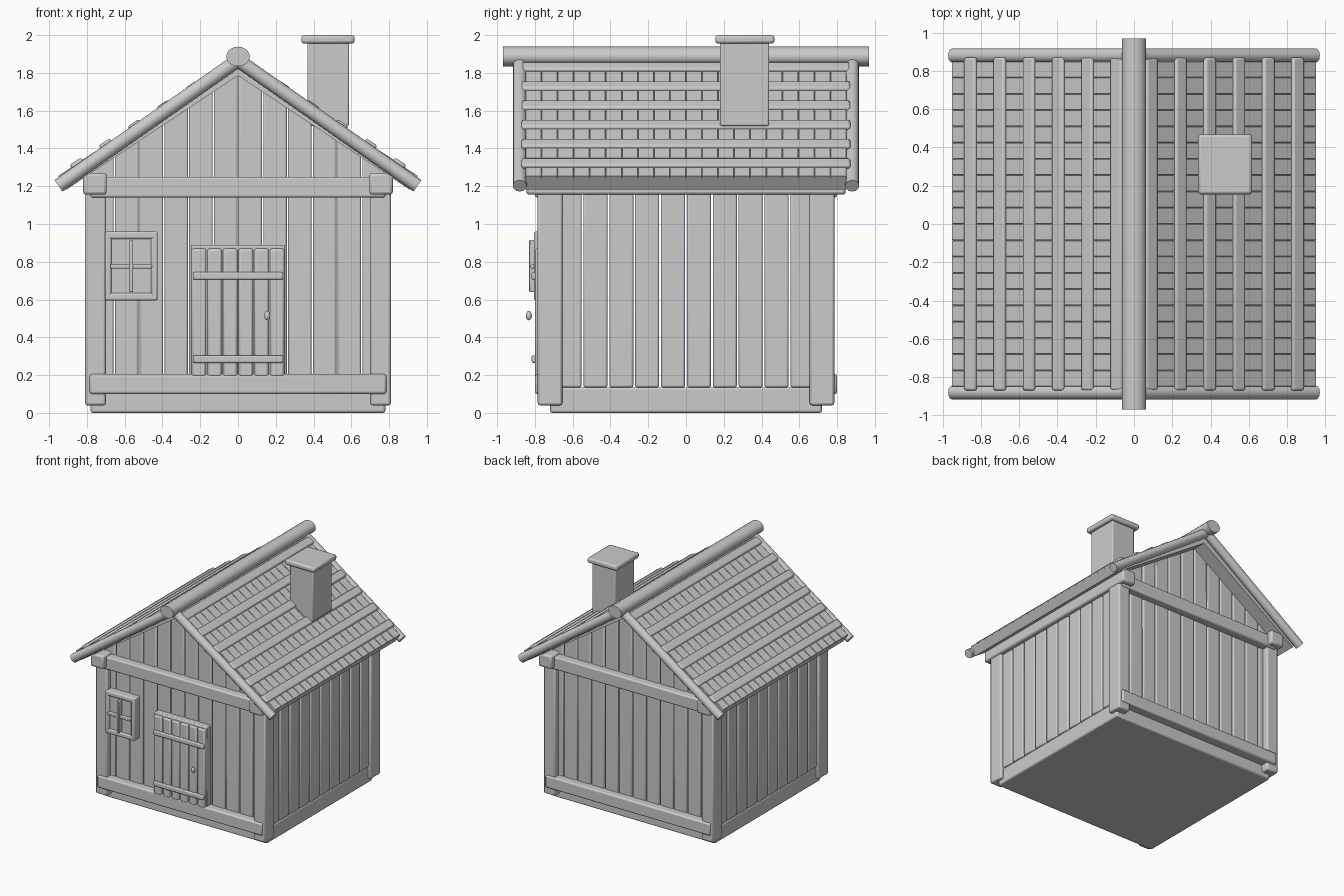
import bpy, bmesh, math
from mathutils import Matrix, Vector

if "Cube" in bpy.data.objects:
    bpy.data.objects.remove(bpy.data.objects["Cube"], do_unlink=True)

wood = bpy.data.materials.new("plain grey")
wood.use_nodes = True
GREY = (0.6, 0.6, 0.6, 1)
wood.diffuse_color = GREY
wood.node_tree.nodes["Principled BSDF"].inputs["Base Color"].default_value = GREY

SLOPE = 0.665        # roof slab
VERGE_SLOPE = 0.70   # poles along the gable edges


def finish(name, bm, bevel=0.0):
    """Turn a bmesh into a named object with softened edges."""
    bmesh.ops.recalc_face_normals(bm, faces=bm.faces)
    mesh = bpy.data.meshes.new(name)
    bm.to_mesh(mesh)
    bm.free()
    obj = bpy.data.objects.new(name, mesh)
    bpy.context.collection.objects.link(obj)
    mesh.materials.append(wood)
    if bevel:
        mod = obj.modifiers.new("soft edges", "BEVEL")
        mod.width, mod.segments, mod.limit_method = bevel, 2, "ANGLE"
    bpy.ops.object.select_all(action="DESELECT")
    obj.select_set(True)
    bpy.context.view_layer.objects.active = obj
    bpy.ops.object.shade_smooth_by_angle(angle=math.radians(35))


def add_box(bm, x, y, z, matrix=Matrix()):
    """Add a box from (min, max) pairs."""
    centre = Vector([(a + b) / 2 for a, b in (x, y, z)])
    size = [b - a for a, b in (x, y, z)]
    bmesh.ops.create_cube(bm, size=1, matrix=matrix @ Matrix.Translation(centre) @ Matrix.Diagonal((*size, 1)))


def boxes(name, items, bevel=0.008, matrix=Matrix()):
    bm = bmesh.new()
    for item in items:
        add_box(bm, *item, matrix)
    finish(name, bm, bevel)


def span(side, a, b):
    """Mirror the range a..b to the given side."""
    return (a, b) if side > 0 else (-b, -a)


def slope_frame(side, height, slope):
    """Local x runs down the slope, local z points out of it."""
    flip = Matrix.Rotation(0 if side > 0 else math.pi, 4, "Z")
    return Matrix.Translation((0, 0, height)) @ flip @ Matrix.Rotation(math.atan(slope), 4, "Y")


# Floor and corner posts
boxes("floor", [((-0.78, 0.78), (-0.72, 0.72), (0, 0.135))], 0.012)
for sx, side in ((1, "left"), (-1, "right")):
    for sy, end in ((-1, "front"), (1, "back")):
        boxes(f"{end}_{side}_post", [(span(sx, 0.70, 0.81), span(sy, 0.655, 0.785), (0.04, 1.2))], 0.012)
    # Side wall planks and the plate resting on them
    pitch = 0.137
    boxes(f"{side}_wall_planks", [
        (span(sx, 0.75, 0.785), (i * pitch + 0.005, (i + 1) * pitch - 0.005), (0.135, 1.17))
        for i in range(-5, 5)], 0.01)
    boxes(f"{side}_wall_plate", [(span(sx, 0.695, 0.82), (-0.845, 0.845), (1.155, 1.27))], 0.015)

# Gable walls with planks cut to the roof slope, sill and tie beam
for sy, end in ((-1, "front"), (1, "back")):
    bm = bmesh.new()
    for i in range(-6, 6):
        a, b = i * 0.131 + 0.003, (i + 1) * 0.131 - 0.003
        outline = [(a, 0.1), (b, 0.1), (b, 1.82 - SLOPE * abs(b)), (a, 1.82 - SLOPE * abs(a))]
        face = bm.faces.new([bm.verts.new((x, sy * 0.735, z)) for x, z in outline])
        top = bmesh.ops.extrude_face_region(bm, geom=[face])["geom"]
        moved = [v for v in top if isinstance(v, bmesh.types.BMVert)]
        bmesh.ops.translate(bm, verts=moved, vec=(0, -sy * 0.03, 0))
    finish(f"{end}_wall_planks", bm, 0.01)
    boxes(f"{end}_sill", [((-0.785, 0.785), span(sy, 0.70, 0.80), (0.10, 0.205))], 0.012)
    boxes(f"{end}_tie_beam", [((-0.78, 0.78), span(sy, 0.70, 0.80), (1.14, 1.25))], 0.012)

# Roof slopes
for sx, side in ((1, "left"), (-1, "right")):
    tilt = slope_frame(sx, 1.87, SLOPE)
    stretch = math.hypot(1, SLOPE)
    length = 0.945 * stretch
    boxes(f"{side}_roof_slab", [((0, length), (-0.85, 0.85), (-0.07, 0.002))], 0, tilt)
    pitch = 1.7 / 20
    boxes(f"{side}_roof_strips", [
        ((0, length), (-0.85 + i * pitch + 0.001, -0.85 + (i + 1) * pitch - 0.001), (-0.01, 0.014))
        for i in range(20)], 0.003, tilt)
    battens = []
    for i in range(6):
        c = (0.08 + i * 0.153) * stretch
        battens.append(((c - 0.036, c + 0.036), (-0.87, 0.87), (0.0, 0.03)))
    boxes(f"{side}_roof_battens", battens, 0.012, tilt)
    # Round verge poles along the gable edges
    bm = bmesh.new()
    pole_length = 0.95 * math.hypot(1, VERGE_SLOPE)
    for y in (-0.88, 0.88):
        pole = (slope_frame(sx, 1.867, VERGE_SLOPE) @ Matrix.Translation((pole_length / 2, y, 0))
                @ Matrix.Rotation(math.pi / 2, 4, "Y"))
        bmesh.ops.create_cone(bm, cap_ends=True, segments=12, radius1=0.037, radius2=0.037,
                              depth=pole_length, matrix=pole)
    finish(f"{side}_verge_poles", bm)

# Ridge log
bm = bmesh.new()
bmesh.ops.create_cone(bm, cap_ends=True, segments=16, radius1=1, radius2=1, depth=1.94,
                      matrix=Matrix.Translation((0, 0, 1.887)) @ Matrix.Diagonal((0.063, 1, 0.052, 1))
                      @ Matrix.Rotation(math.pi / 2, 4, "X"))
finish("ridge_log", bm)

# Chimney
boxes("chimney", [((0.367, 0.588), (0.18, 0.44), (1.52, 1.97))])
boxes("chimney_cap", [((0.335, 0.617), (0.155, 0.468), (1.955, 2.0))], 0.014)

# Window: casing around a set-back pane, with cross bars
casing_y = (-0.805, -0.72)
boxes("window_casing", [
    ((-0.705, -0.67), casing_y, (0.595, 0.96)), ((-0.46, -0.425), casing_y, (0.595, 0.96)),
    ((-0.70, -0.43), casing_y, (0.92, 0.96)), ((-0.70, -0.43), casing_y, (0.595, 0.635))], 0.01)
boxes("window_pane", [((-0.68, -0.45), (-0.79, -0.75), (0.62, 0.93))], 0)
boxes("window_bars", [((-0.575, -0.555), (-0.83, -0.78), (0.64, 0.915)),
                      ((-0.675, -0.455), (-0.825, -0.78), (0.765, 0.785))], 0.005)

# Door: frame, planks, ledges and knob
boxes("door_frame", [((-0.25, 0.25), (-0.785, -0.72), (0.19, 0.89))])
boxes("door_planks", [((-0.248 + i * 0.0827 + 0.003, -0.248 + (i + 1) * 0.0827 - 0.003), (-0.80, -0.77), (0.19, 0.87))
                      for i in range(6)], 0.012)
boxes("door_ledges", [((-0.238, 0.238), (-0.817, -0.79), (z, z + 0.04)) for z in (0.265, 0.705)])
bm = bmesh.new()
bmesh.ops.create_uvsphere(bm, u_segments=16, v_segments=10, radius=1,
                          matrix=Matrix.Translation((0.155, -0.832, 0.515)) @ Matrix.Diagonal((0.016, 0.016, 0.025, 1)))
finish("door_knob", bm)
